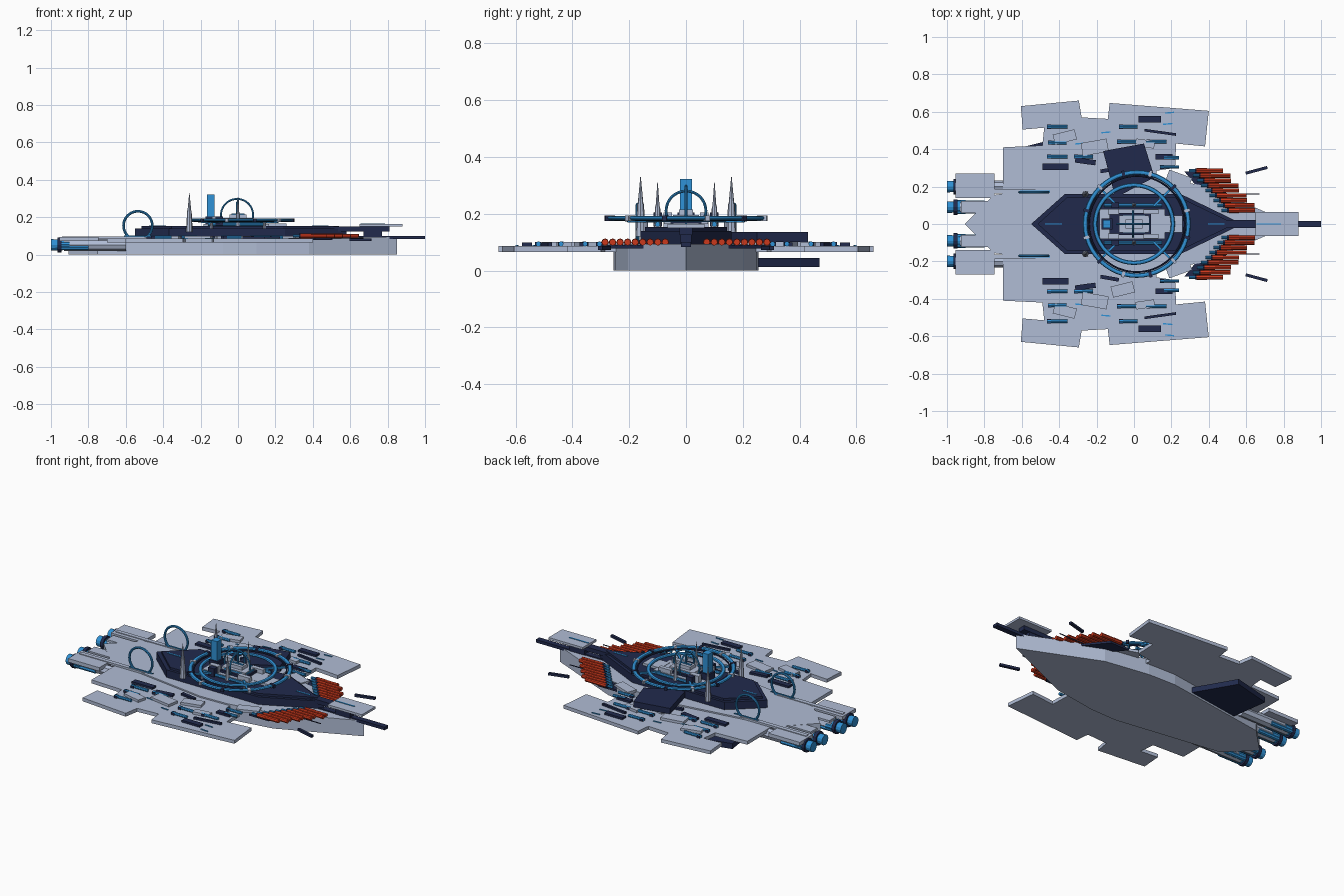
import bpy, math
from math import pi, sin, cos, radians


def material(name, col):
    m = bpy.data.materials.new(name)
    m.diffuse_color = (*col, 1)
    return m


GREY = material("pale hull grey", (0.435, 0.505, 0.665))
NAVY = material("dark navy", (0.015, 0.023, 0.073))
BLUE = material("bright blue", (0.03, 0.29, 0.68))
RED = material("gun red", (0.60, 0.04, 0.012))


def mesh_object(name, verts, faces, mat):
    me = bpy.data.meshes.new(name)
    me.from_pydata(verts, [], faces)
    me.materials.append(mat)
    ob = bpy.data.objects.new(name, me)
    bpy.context.collection.objects.link(ob)
    return ob


def slab(name, pts, z0, z1, mat):
    """Extrude an outline upward."""
    if sum(a[0] * b[1] - b[0] * a[1] for a, b in zip(pts, pts[1:] + pts[:1])) < 0:
        pts = pts[::-1]
    n = len(pts)
    verts = [(x, y, z) for z in (z0, z1) for x, y in pts]
    faces = [tuple(reversed(range(n))), tuple(range(n, 2 * n))]
    faces += [(i, (i + 1) % n, n + (i + 1) % n, n + i) for i in range(n)]
    return mesh_object(name, verts, faces, mat)


def box(name, x, y, z, sx, sy, sz, mat, turn=0):
    """Box resting on height z, turned about the vertical."""
    a = radians(turn)
    pts = []
    for u, v in ((-1, -1), (1, -1), (1, 1), (-1, 1)):
        u, v = u * sx / 2, v * sy / 2
        pts.append((x + u * cos(a) - v * sin(a), y + u * sin(a) + v * cos(a)))
    return slab(name, pts, z, z + sz, mat)


def cone(name, loc, depth, r, r2, mat, sides, rot=(0, 0, 0)):
    bpy.ops.mesh.primitive_cone_add(vertices=sides, radius1=r, radius2=r if r2 is None else r2,
                                    depth=depth, location=loc, rotation=rot)
    ob = bpy.context.object
    ob.name = name
    ob.data.materials.append(mat)
    return ob


def rod(name, x0, x1, y, z, r, mat, sides=8, r2=None):
    return cone(name, ((x0 + x1) / 2, y, z), x1 - x0, r, r2, mat, sides, (0, pi / 2, 0))


def post(name, x, y, z0, z1, r, mat, r2=None, sides=8):
    return cone(name, (x, y, (z0 + z1) / 2), z1 - z0, r, r2, mat, sides)


def ring(name, loc, R, r, mat, rot=(0, 0, 0), flat=1.0):
    bpy.ops.mesh.primitive_torus_add(location=loc, rotation=rot, major_radius=R, minor_radius=r,
                                     major_segments=48, minor_segments=8)
    ob = bpy.context.object
    ob.name = name
    ob.scale.z = flat
    ob.data.materials.append(mat)
    bpy.ops.object.shade_smooth_by_angle()
    return ob


def both(half):
    """Complete an outline symmetric about y = 0."""
    return half + [(x, -y) for x, y in reversed(half) if y > 0]


# Hull and stepped dark deck
slab("hull", both([(0.85, 0), (0.38, 0.205), (0.1, 0.25), (-0.08, 0.255), (-0.75, 0.155), (-0.905, 0)]),
     0, 0.094, GREY)
slab("dark_deck", both([(0.58, 0), (0.25, 0.16), (-0.37, 0.16), (-0.55, 0)]), 0.09, 0.14, NAVY)
slab("upper_deck", both([(0.54, 0), (0.24, 0.145), (-0.355, 0.145), (-0.515, 0)]), 0.14, 0.153, NAVY)
box("deck_stripe_rear", -0.43, 0, 0.153, 0.09, 0.008, 0.003, BLUE)
box("deck_stripe_front", 0.44, 0, 0.153, 0.09, 0.008, 0.003, BLUE)

# Single-sided side hangars
slab("upper_side_hangar", [(-0.165, 0.39), (0.053, 0.43), (0.11, 0.25), (-0.10, 0.14)], 0.1, 0.135, NAVY)
slab("lower_side_hangar", [(-0.6, 0.41), (-0.36, 0.47), (-0.22, 0.23), (-0.56, 0.13)], 0.012, 0.045, NAVY)

# Bow gun
box("bow_spine", 0.65, 0, 0.125, 0.32, 0.045, 0.025, NAVY)
box("bow_plate", 0.765, 0, 0.15, 0.23, 0.13, 0.014, GREY)
box("bow_plate_stripe", 0.72, 0, 0.164, 0.13, 0.008, 0.003, BLUE)
box("bow_gun", 0.76, 0, 0.083, 0.48, 0.034, 0.018, NAVY)
box("bow_pedestal", 0.72, 0, 0.09, 0.1, 0.04, 0.036, NAVY)

wing = [(-0.70, 0.15), (-0.70, 0.41), (-0.49, 0.42), (-0.48, 0.515), (-0.595, 0.505), (-0.605, 0.63),
        (-0.295, 0.66), (-0.28, 0.57), (-0.14, 0.562), (-0.13, 0.647), (0.40, 0.605), (0.38, 0.415),
        (0.225, 0.43), (0.22, 0.3), (0.12, 0.285), (0.12, 0.2)]

# Surface equipment: x, y, length, width, turn
dark_gear = [(0.085, 0.56, 0.12, 0.035, 0), (0.14, 0.49, 0.17, 0.014, -8), (-0.42, 0.305, 0.14, 0.035, 0),
             (-0.26, 0.335, 0.11, 0.028, -8), (-0.13, 0.29, 0.10, 0.02, 10), (0.16, 0.36, 0.09, 0.03, 0)]
light_gear = [(-0.37, 0.465, 0.12, 0.055, 14), (-0.21, 0.41, 0.14, 0.07, 10), (-0.06, 0.35, 0.12, 0.06, -14),
              (0.24, 0.24, 0.13, 0.06, -20), (0.06, 0.43, 0.1, 0.04, -8)]
blue_gear = [(-0.41, 0.52, 0.11), (-0.03, 0.52, 0.1), (-0.41, 0.36, 0.11), (-0.04, 0.44, 0.1),
             (-0.27, 0.36, 0.1), (0.12, 0.44, 0.11), (0.19, 0.305, 0.1), (-0.41, 0.435, 0.1), (0.2, 0.355, 0.08)]

for s in (-1, 1):
    slab("wing", [(x, y * s) for x, y in wing], 0.065, 0.086, GREY)
    for x, y, l, w, t in dark_gear:
        box("wing_dark_module", x, y * s, 0.085, l, w, 0.013, NAVY, t * s)
    for x, y, l, w, t in light_gear:
        box("wing_light_module", x, y * s, 0.085, l, w, 0.016, GREY, t * s)
    for x, y, l in blue_gear:
        rod("wing_pipe", x - l / 2, x + l / 2, y * s, 0.094, 0.009, BLUE)
        box("wing_pipe_mount", x - l * 0.4, y * s, 0.084, 0.02, 0.022, 0.016, NAVY)
    for x, y in ((0.19, 0.595), (0.18, 0.535), (-0.29, 0.43), (-0.15, 0.49)):
        box("wing_blue_strip", x, y * s, 0.086, 0.05, 0.007, 0.004, BLUE, 5 * s)

    # Staggered red gun battery
    for i in range(9):
        y, x = s * (0.285 - i * 0.0265), 0.355 + i * 0.0215
        rod("red_barrel", x, x + 0.12 + 0.02 * (i % 2), y, 0.1, 0.0118, RED)
        rod("red_barrel_breech", x - 0.02, x + 0.035, y, 0.1, 0.0132, RED)
        rod("barrel_collar", x - 0.03, x - 0.018, y, 0.1, 0.012, NAVY)
        rod("barrel_feed", x - 0.06, x - 0.03, y, 0.1, 0.008, BLUE)
    slab("battery_mount", [(0.27, 0.28 * s), (0.4, 0.28 * s), (0.58, 0.06 * s), (0.45, 0.06 * s)],
         0.078, 0.09, NAVY)
    rod("long_antenna", 0.45, 0.67, 0.16 * s, 0.09, 0.003, NAVY)
    box("escort_spar", 0.655, 0.287 * s, 0.072, 0.12, 0.016, 0.014, NAVY, 15 * s)

    # Engine pods
    box("engine_cover", -0.85, 0.205 * s, 0.072, 0.21, 0.13, 0.022, GREY)
    box("engine_spine", -0.72, 0.175 * s, 0.086, 0.44, 0.025, 0.012, GREY)
    box("engine_spine_strip", -0.53, 0.175 * s, 0.098, 0.16, 0.008, 0.004, BLUE)
    for y in (0.2, 0.09):
        rod("engine_body", -0.93, -0.6, y * s, 0.052, 0.032, GREY)
        for d in (-0.022, 0.022):
            rod("engine_pipe", -0.96, -0.9, y * s + d, 0.054, 0.015, BLUE)
            rod("engine_lower_pipe", -0.95, -0.8, y * s + d, 0.038, 0.013, BLUE)
        rod("engine_collar", -0.965, -0.945, y * s, 0.052, 0.041, NAVY, 12)
        rod("engine_nozzle", -1.0, -0.93, y * s, 0.052, 0.031, BLUE, 12, 0.028)
    box("engine_inner_cover", -0.83, 0.09 * s, 0.08, 0.19, 0.065, 0.013, GREY)

    # Upright stern rings and masts
    ring("stern_ring", (-0.535, 0.17 * s, 0.155), 0.077, 0.007, BLUE, (pi / 2, 0, 0))
    post("tall_mast_base", -0.26, 0.16 * s, 0.12, 0.235, 0.018, GREY, 0.012)
    post("tall_mast", -0.26, 0.16 * s, 0.235, 0.33, 0.01, GREY, 0.001)
    post("short_mast_base", 0.0, 0.1 * s, 0.15, 0.225, 0.013, GREY, 0.009)
    post("short_mast", 0.0, 0.1 * s, 0.225, 0.31, 0.007, GREY, 0.001)

# Horizontal rings with clamps and spokes
ring("outer_ring", (0.015, 0, 0.185), 0.276, 0.012, BLUE, flat=0.65)
ring("outer_ring_rim", (0.015, 0, 0.18), 0.257, 0.005, NAVY)
ring("inner_ring", (0, 0, 0.18), 0.208, 0.011, BLUE, flat=0.75)
for k in range(12):
    a = k * pi / 6 + pi / 12
    box("ring_clamp", 0.015 + 0.278 * cos(a), 0.278 * sin(a), 0.175, 0.034, 0.016, 0.019,
        NAVY if k % 2 else GREY, math.degrees(a))
    if k % 3 == 1:
        box("ring_spoke", 0.01 + 0.21 * cos(a), 0.21 * sin(a), 0.17, 0.15, 0.012, 0.01, BLUE, math.degrees(a))
for k in range(4):
    a = k * pi / 2 + pi / 4
    post("ring_leg", 0.2 * cos(a), 0.2 * sin(a), 0.09, 0.18, 0.008, GREY)

# Bridge tiers
box("bridge_base", -0.01, 0, 0.153, 0.35, 0.16, 0.012, GREY)
box("bridge_nose", 0.2, 0, 0.153, 0.12, 0.09, 0.014, GREY)
box("bridge_dark_tier", -0.02, 0, 0.165, 0.22, 0.12, 0.014, NAVY)
box("bridge_middle_tier", 0.0, 0, 0.179, 0.16, 0.09, 0.016, GREY)
box("bridge_top_tier", 0.0, 0, 0.195, 0.09, 0.05, 0.02, GREY)
box("bridge_window", 0.081, 0, 0.183, 0.006, 0.07, 0.008, BLUE)
box("bridge_top_stripe", 0.0, 0, 0.215, 0.07, 0.012, 0.004, BLUE)
for s in (-1, 1):
    box("bridge_side_block", -0.11, 0.065 * s, 0.165, 0.06, 0.03, 0.04, GREY)
    box("bridge_side_block_front", 0.09, 0.065 * s, 0.165, 0.08, 0.025, 0.025, GREY)
    box("bridge_side_window", 0.0, 0.046 * s, 0.183, 0.12, 0.004, 0.008, BLUE)
    rod("bridge_pipe", -0.16, 0.15, 0.1 * s, 0.163, 0.009, BLUE)
    box("bridge_dark_pod", -0.1, 0.1 * s, 0.155, 0.04, 0.03, 0.05, NAVY)
box("blue_tower_base", -0.145, 0, 0.165, 0.06, 0.06, 0.04, NAVY)
box("blue_tower", -0.145, 0, 0.2, 0.04, 0.044, 0.123, BLUE)
post("sensor_pole", 0, 0, 0.21, 0.3, 0.006, BLUE)
ring("sensor_ring_side", (-0.005, 0, 0.212), 0.086, 0.005, BLUE, (pi / 2, 0, 0))
ring("sensor_ring_front", (-0.005, 0, 0.21), 0.07, 0.005, BLUE, (0, pi / 2, 0))
